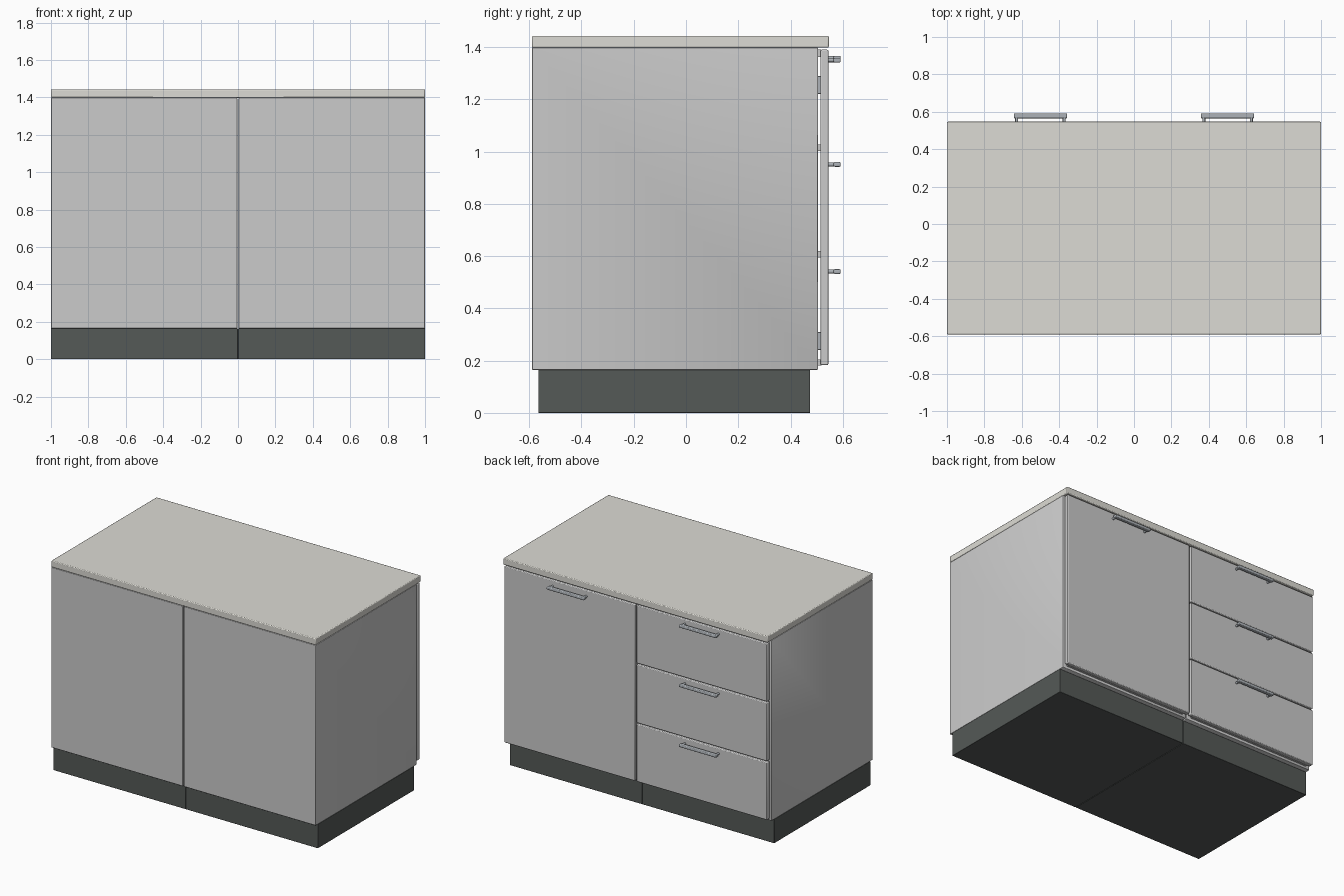
import bpy, bmesh, math
from mathutils import Matrix

if "Cube" in bpy.data.objects:
    bpy.data.objects.remove(bpy.data.objects["Cube"])


def material(name, col):
    m = bpy.data.materials.new(name)
    m.diffuse_color = (*col, 1)
    m.use_nodes = True
    m.node_tree.nodes["Principled BSDF"].inputs["Base Color"].default_value = m.diffuse_color
    return m


WORKTOP = material("stone", (0.72, 0.71, 0.66))
DARK = material("dark_plinth", (0.09, 0.1, 0.095))
METAL = material("metal", (0.42, 0.45, 0.48))


def finish(name, bm, mat=None, bevel=0.0, segs=2, wall=0.0):
    me = bpy.data.meshes.new(name)
    bm.to_mesh(me)
    bm.free()
    ob = bpy.data.objects.new(name, me)
    bpy.context.collection.objects.link(ob)
    if mat:
        me.materials.append(mat)
    if wall:
        s = ob.modifiers.new("walls", 'SOLIDIFY')
        s.thickness, s.offset, s.use_even_offset = wall, -1, True
    if bevel:
        b = ob.modifiers.new("bevel", 'BEVEL')
        b.width, b.segments, b.limit_method = bevel, segs, 'ANGLE'
    bpy.ops.object.select_all(action='DESELECT')
    ob.select_set(True)
    bpy.context.view_layer.objects.active = ob
    bpy.ops.object.shade_smooth_by_angle(angle=math.radians(40))
    return ob


def add_box(bm, x, y, z):
    size = [b - a for a, b in (x, y, z)]
    mid = [(a + b) / 2 for a, b in (x, y, z)]
    return bmesh.ops.create_cube(
        bm, size=1, matrix=Matrix.Translation(mid) @ Matrix.Diagonal((*size, 1)))["verts"]


def box(name, x, y, z, mat=None, bevel=0.003, open_dir=None, wall=0.0):
    bm = bmesh.new()
    add_box(bm, x, y, z)
    bm.normal_update()
    if open_dir:
        faces = [f for f in bm.faces if f.normal[open_dir[0]] * open_dir[1] > 0.9]
        bmesh.ops.delete(bm, geom=faces, context='FACES_ONLY')
    return finish(name, bm, mat, bevel, wall=wall)


def handle(name, cx, z):
    bm = bmesh.new()
    # rounded grip bar
    add_box(bm, (cx - 0.142, cx + 0.142), (0.565, 0.592), (z - 0.009, z + 0.009))
    # two posts to the panel
    for s in (-1, 1):
        bmesh.ops.create_cone(
            bm, cap_ends=True, segments=16, radius1=0.008, radius2=0.008, depth=0.034,
            matrix=Matrix.Translation((cx + s * 0.127, 0.556, z)) @ Matrix.Rotation(math.pi / 2, 4, 'X'))
    finish(name, bm, METAL, 0.005, 3)


# worktop
box("worktop", (-1, 1), (-0.59, 0.547), (1.398, 1.443), WORKTOP, 0.005)

# two carcasses, open towards the fronts, on recessed plinths
for side, (a, b) in {"left": (-1, -0.004), "right": (0.004, 1)}.items():
    box(side + "_carcass", (a, b), (-0.59, 0.505), (0.165, 1.398), None, 0.003, (1, 1), 0.03)
    c, d = (-1, -0.001) if side == "left" else (0.001, 1)
    box(side + "_plinth", (c, d), (-0.565, 0.475), (0, 0.165), DARK, 0.002)
    # seals behind the front panels
    for i, (lo, hi) in enumerate([(1.362, 1.39), (0.182, 0.205)]):
        box(f"{side}_seal_{i}", (a + 0.03, b - 0.03), (0.5, 0.518), (lo, hi), None, 0)

# drawers: front, tray, spacer and handle
for i, (lo, hi, hz) in enumerate([(0.183, 0.577, 0.541), (0.585, 0.985, 0.951), (0.993, 1.39, 1.358)]):
    box(f"drawer_front_{i}", (-0.994, -0.006), (0.515, 0.545), (lo, hi), None, 0.005)
    box(f"drawer_tray_{i}", (-0.95, -0.054), (-0.5, 0.503), (lo + 0.03, lo + 0.26),
        None, 0, (2, 1), 0.02)
    if i:
        box(f"drawer_spacer_{i}", (-0.97, -0.034), (0.49, 0.518), (lo + 0.01, lo + 0.035), None, 0)
    handle(f"drawer_handle_{i}", -0.5, hz)

# door with handle, hinges and inner shelf
box("door", (0.006, 0.994), (0.515, 0.545), (0.183, 1.39), None, 0.005)
handle("door_handle", 0.5, 1.35)
for i, z in enumerate((0.275, 1.255)):
    box(f"door_hinge_{i}", (0.91, 0.965), (0.42, 0.518), (z - 0.035, z + 0.035), METAL, 0.003)
box("shelf", (0.034, 0.97), (-0.56, 0.47), (0.77, 0.8), None, 0)
